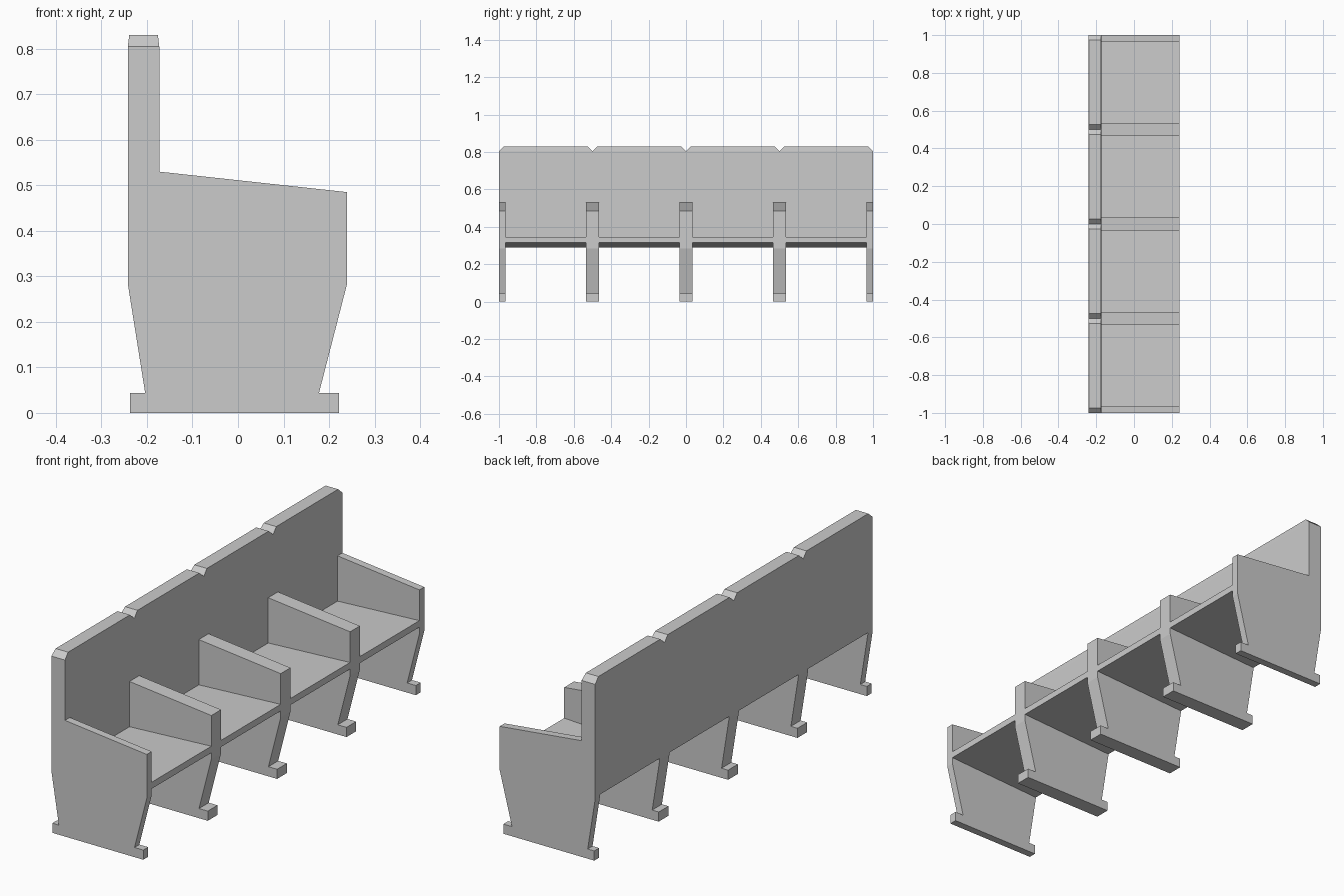
import bpy

if "Cube" in bpy.data.objects:
    bpy.data.objects.remove(bpy.data.objects["Cube"])

BACK, REST, FRONT = -0.242, -0.173, 0.24   # rear face, backrest front, seat front
SHOULDER, TOP = 0.805, 0.83
PANELS = [(-1, -0.965), (-0.535, -0.465), (-0.035, 0.035), (0.465, 0.535), (0.965, 1)]


def make_object(name, verts, faces):
    mesh = bpy.data.meshes.new(name)
    mesh.from_pydata(verts, [], faces)
    mesh.update()
    obj = bpy.data.objects.new(name, mesh)
    bpy.context.collection.objects.link(obj)
    return obj


def extrude_y(name, profile, y0, y1):
    """Extrude a counter-clockwise (x, z) profile along y."""
    n = len(profile)
    verts = [(x, y, z) for y in (y0, y1) for x, z in profile]
    faces = [tuple(range(n)), tuple(range(2 * n - 1, n - 1, -1))]
    for i in range(n):
        j = (i + 1) % n
        faces.append((j, i, i + n, j + n))
    return make_object(name, verts, faces)


def underside(x):
    """Height of the backward-tilted seat underside."""
    return 0.29 + 0.025 * (x - BACK) / (FRONT - BACK)


# Armrest and leg panels: foot bar, tapered leg, sloping arm
panel = [(-0.237, 0), (0.222, 0), (0.222, 0.044), (0.178, 0.044),
         (FRONT, 0.285), (FRONT, 0.485), (REST, 0.53), (REST, underside(REST)),
         (BACK, underside(BACK)), (BACK, 0.283), (-0.204, 0.044), (-0.237, 0.044)]
for i, (y0, y1) in enumerate(PANELS):
    extrude_y(f"side_panel_{i + 1}", panel, y0, y1)

# Seat boards between the panels
seat = [(REST, underside(REST)), (FRONT, underside(FRONT)),
        (FRONT, underside(FRONT) + 0.03), (REST, underside(REST) + 0.03)]
for i in range(4):
    extrude_y(f"seat_{i + 1}", seat, PANELS[i][1], PANELS[i + 1][0])

# Full-length backrest
extrude_y("backrest", [(BACK, underside(BACK)), (REST, underside(REST)),
                       (REST, SHOULDER), (BACK, SHOULDER)], -1, 1)

# Chamfered cap above each seat, leaving V notches between them
for i in range(4):
    y0, y1 = -1 + 0.5 * i, -0.5 + 0.5 * i
    verts = []
    for z, dx, dy in ((SHOULDER, 0, 0), (TOP, 0.003, 0.027)):
        a, b, c, d = BACK + dx, REST - dx, y0 + dy, y1 - dy
        verts += [(a, c, z), (b, c, z), (b, d, z), (a, d, z)]
    faces = [(4, 5, 6, 7)] + [(k, (k + 1) % 4, (k + 1) % 4 + 4, k + 4) for k in range(4)]
    make_object(f"backrest_cap_{i + 1}", verts, faces)
